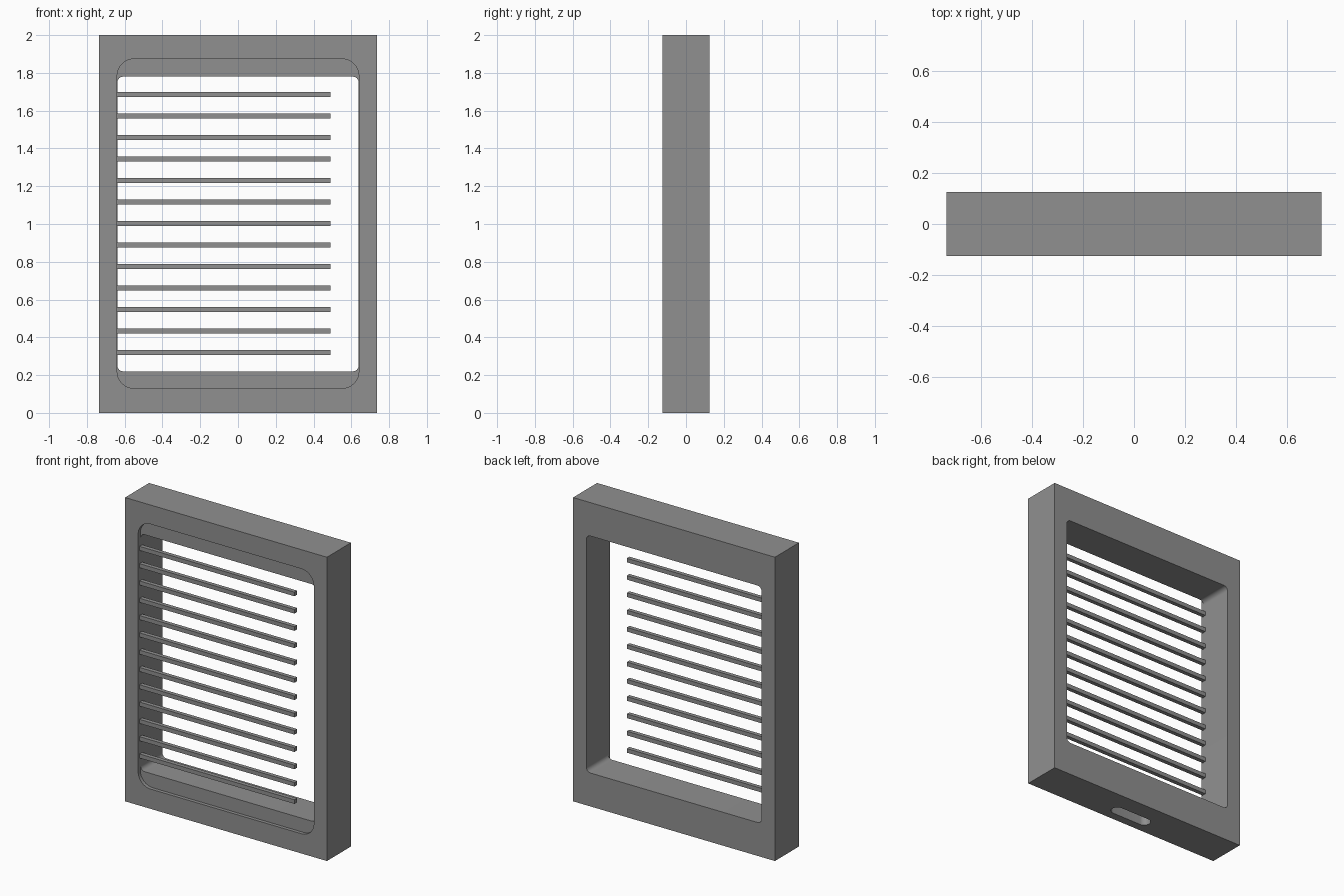
import bpy, bmesh, math

if "Cube" in bpy.data.objects:
    bpy.data.objects.remove(bpy.data.objects["Cube"])

grey = bpy.data.materials.new("mid grey")
grey.diffuse_color = (0.28, 0.28, 0.28, 1)
grey.use_nodes = True
grey.node_tree.nodes["Principled BSDF"].inputs["Base Color"].default_value = grey.diffuse_color


def box(name, x0, x1, y0, y1, z0, z1):
    bm = bmesh.new()
    bmesh.ops.create_cube(bm, size=1)
    for v in bm.verts:
        v.co.x = x1 if v.co.x > 0 else x0
        v.co.y = y1 if v.co.y > 0 else y0
        v.co.z = z1 if v.co.z > 0 else z0
    return finish(bm, name)


def finish(bm, name):
    bmesh.ops.recalc_face_normals(bm, faces=bm.faces)
    me = bpy.data.meshes.new(name)
    bm.to_mesh(me)
    bm.free()
    me.materials.append(grey)
    ob = bpy.data.objects.new(name, me)
    bpy.context.collection.objects.link(ob)
    return ob


def rounded_prism(name, w, h, r, place, depth, steps=8):
    """Rounded rectangle of w by h, mapped by place(u, v, d) and extruded over depth."""
    pts = []
    for i, (sx, sy) in enumerate([(1, 1), (-1, 1), (-1, -1), (1, -1)]):
        for k in range(steps + 1):
            a = math.pi / 2 * (i + k / steps)
            pts.append((sx * (w / 2 - r) + r * math.cos(a),
                        sy * (h / 2 - r) + r * math.sin(a)))
    bm = bmesh.new()
    a, b = [[bm.verts.new(place(u, v, d)) for u, v in pts] for d in depth]
    n = len(pts)
    bm.faces.new(a)
    bm.faces.new(b)
    for i in range(n):
        j = (i + 1) % n
        bm.faces.new((a[i], a[j], b[j], b[i]))
    return finish(bm, name)


# Rectangular frame body
frame = box("frame", -0.735, 0.735, -0.125, 0.125, 0, 2)

# Cutters: through opening, shallow front recess, slot in the underside
cutters = [
    rounded_prism("opening_cutter", 1.276, 1.56, 0.03,
                  lambda u, v, d: (u, d, v + 1.0), (-0.3, 0.3)),
    rounded_prism("recess_cutter", 1.28, 1.744, 0.09,
                  lambda u, v, d: (u, d, v + 1.002), (-0.3, -0.102)),
    rounded_prism("slot_cutter", 0.29, 0.08, 0.038,
                  lambda u, v, d: (u, v - 0.03, d), (-0.1, 0.1)),
]
for c in cutters:
    mod = frame.modifiers.new(c.name, 'BOOLEAN')
    mod.operation = 'DIFFERENCE'
    mod.solver = 'EXACT'
    mod.object = c
bpy.context.view_layer.objects.active = frame
frame.select_set(True)
for c in cutters:
    bpy.ops.object.modifier_apply(modifier=c.name)
for c in cutters:
    bpy.data.objects.remove(c)
bpy.ops.object.shade_smooth_by_angle(angle=math.radians(30))

# Row of slats fixed to the left side, free at the right end
for i in range(13):
    z = 0.319 + i * 0.1139
    box(f"slat_{i + 1}", -0.645, 0.49, -0.112, -0.085, z - 0.0135, z + 0.0135)
